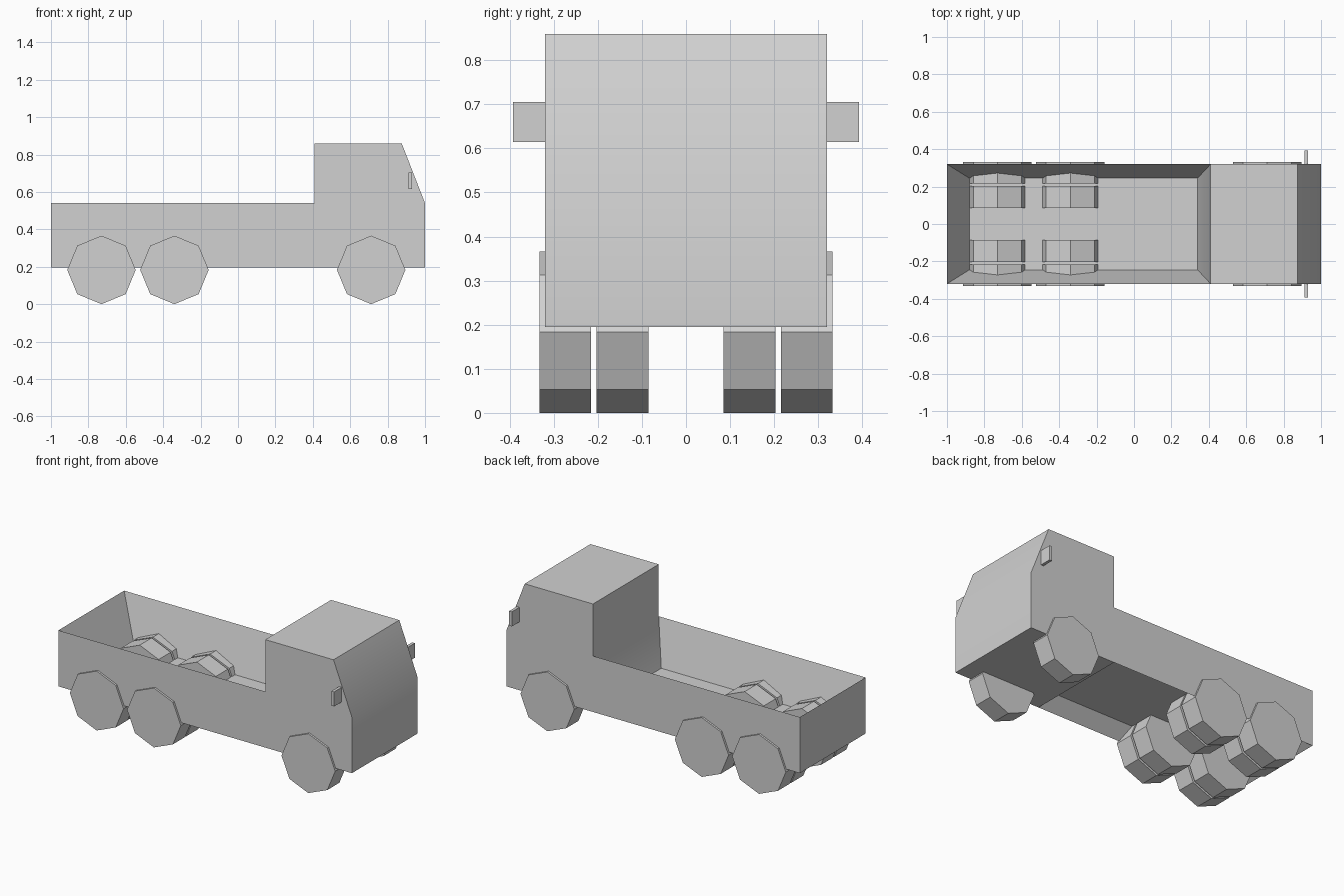
import bpy, bmesh, math
from mathutils import Matrix

cube = bpy.data.objects.get("Cube")
if cube:
    bpy.data.objects.remove(cube, do_unlink=True)

grey = bpy.data.materials.new("plain_grey")
grey.use_nodes = True
grey.diffuse_color = (0.64, 0.64, 0.64, 1)
grey.node_tree.nodes["Principled BSDF"].inputs["Base Color"].default_value = grey.diffuse_color


def add_object(name, bm, smooth=False):
    mesh = bpy.data.meshes.new(name)
    bm.to_mesh(mesh)
    bm.free()
    mesh.materials.append(grey)
    obj = bpy.data.objects.new(name, mesh)
    bpy.context.collection.objects.link(obj)
    if smooth:
        bpy.ops.object.select_all(action='DESELECT')
        obj.select_set(True)
        bpy.context.view_layer.objects.active = obj
        bpy.ops.object.shade_smooth_by_angle(angle=math.radians(30))
    return obj


# Cab and open bed: a side profile, mirrored across the width
HALF, INNER = 0.32, 0.245
profile = {
    "A": (-1, 0.195), "H": (0.41, 0.195), "B": (1, 0.195), "C": (1, 0.54),
    "D": (0.875, 0.86), "E": (0.41, 0.86), "F": (0.41, 0.54), "G": (-1, 0.54),
    "I": (0.34, 0.267), "J": (-0.88, 0.267),   # bed floor ends
}
bm = bmesh.new()
near, far = {}, {}
for key, (x, z) in profile.items():
    y = INNER if key in "IJ" else HALF
    near[key] = bm.verts.new((x, -y, z))
    far[key] = bm.verts.new((x, y, z))

# Flat sides
outline = "AHBCDEFG"
bm.faces.new([near[k] for k in outline])
bm.faces.new([far[k] for k in reversed(outline)])
# Panels across the width: cab, tailgate, bed floor and its end slopes
for p, q in ("HB", "BC", "CD", "DE", "EF", "GA", "FI", "IJ", "JG", "AJ", "IH"):
    bm.faces.new((near[p], far[p], far[q], near[q]))
# Sloping bed sides, above and below the floor
for top, bottom in (("GFIJ", "HAJI"),):
    for loop in (top, bottom):
        bm.faces.new([near[k] for k in loop])
        bm.faces.new([far[k] for k in reversed(loop)])
add_object("cab_and_bed", bm, smooth=True)


# Eight-sided wheels: single at the front, doubled on the two rear axles
def wheel(name, x, y):
    r = 0.183
    bm = bmesh.new()
    bmesh.ops.create_cone(bm, cap_ends=True, segments=8, radius1=r, radius2=r, depth=0.117,
                          matrix=Matrix.Translation((x, y, r)) @ Matrix.Rotation(math.pi / 2, 4, 'X'))
    add_object(name, bm)


for side, s in (("left", 1), ("right", -1)):
    for axle, x in (("front", 0.712), ("middle", -0.34), ("rear", -0.73)):
        wheel(f"{axle}_{side}_outer_wheel", x, s * 0.274)
        if axle != "front":
            wheel(f"{axle}_{side}_inner_wheel", x, s * 0.144)
    # Wing mirror plate
    bm = bmesh.new()
    bmesh.ops.create_cube(bm, size=1, matrix=Matrix.Translation((0.921, s * 0.356, 0.66))
                          @ Matrix.Diagonal((0.018, 0.074, 0.09, 1)))
    add_object(f"{side}_mirror", bm)
